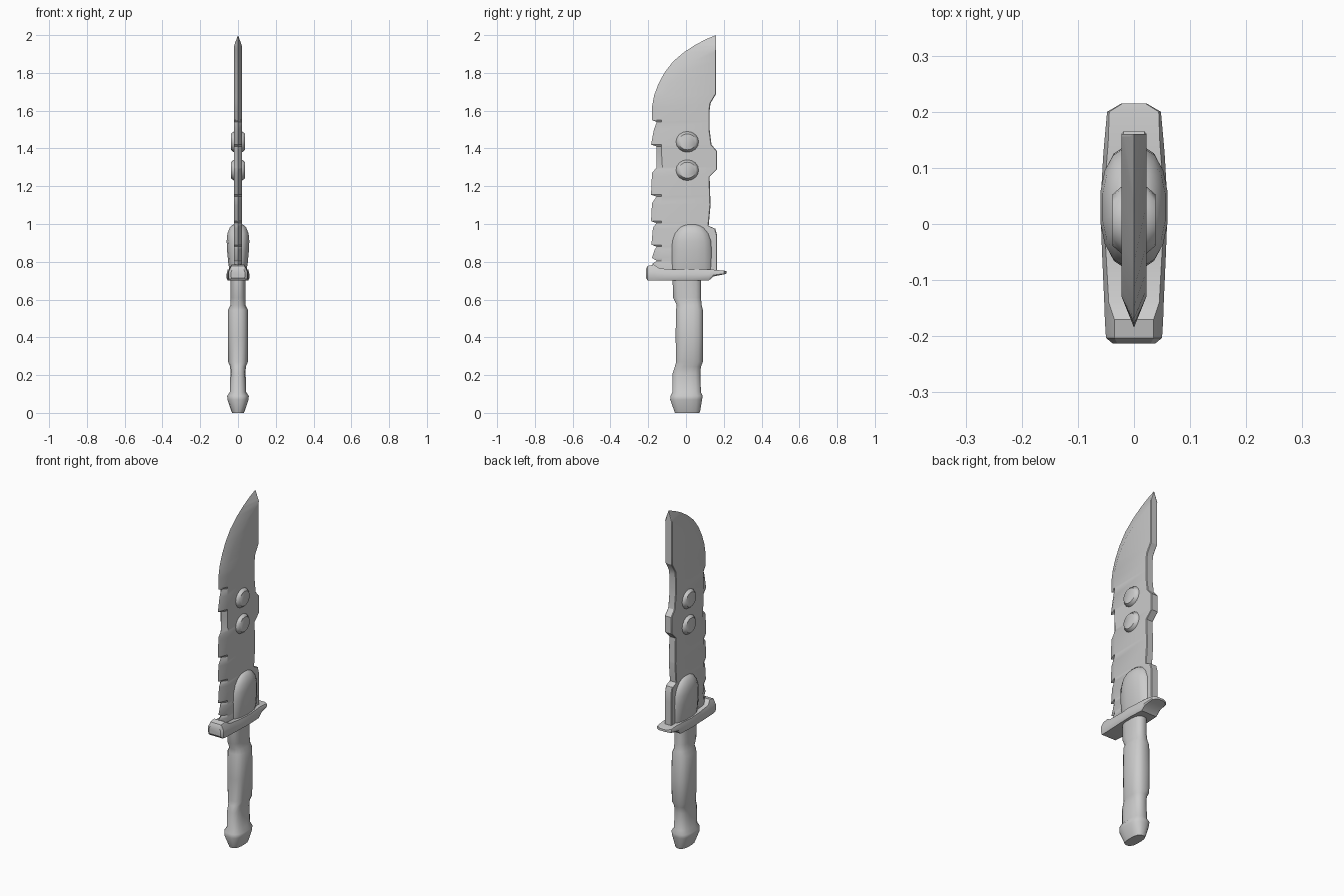
import bpy, bmesh, math


def make_object(name, rings, angle=35):
    """Skin a list of equal-length point rings and cap both ends."""
    bm = bmesh.new()
    vs = [[bm.verts.new(p) for p in r] for r in rings]
    n = len(rings[0])
    for a, b in zip(vs, vs[1:]):
        for i in range(n):
            j = (i + 1) % n
            bm.faces.new((a[i], a[j], b[j], b[i]))
    bm.faces.new(vs[0][::-1])
    bm.faces.new(vs[-1])
    bmesh.ops.remove_doubles(bm, verts=bm.verts, dist=0.0004)
    bmesh.ops.recalc_face_normals(bm, faces=bm.faces)
    me = bpy.data.meshes.new(name)
    bm.to_mesh(me)
    bm.free()
    ob = bpy.data.objects.new(name, me)
    bpy.context.collection.objects.link(ob)
    bpy.ops.object.select_all(action='DESELECT')
    ob.select_set(True)
    bpy.context.view_layer.objects.active = ob
    bpy.ops.object.shade_smooth_by_angle(angle=math.radians(angle))
    return ob


def interp(table, z):
    if z <= table[0][0]:
        return table[0][1]
    for (z0, y0), (z1, y1) in zip(table, table[1:]):
        if z <= z1:
            return y0 + (y1 - y0) * (z - z0) / (z1 - z0)
    return table[-1][1]


def oval(hx, y0, y1, z, n=16, power=0.75):
    """Squarish oval ring lying flat at height z."""
    cy, hy, pts = (y0 + y1) / 2, (y1 - y0) / 2, []
    for i in range(n):
        a = 2 * math.pi * (i + 0.5) / n
        c, s = math.cos(a), math.sin(a)
        pts.append((hx * math.copysign(abs(c) ** power, c),
                    cy + hy * math.copysign(abs(s) ** power, s), z))
    return pts


# Blade outlines as (z, y): serrated cutting edge and stepped spine
edge = [(0.74, -0.165), (0.79, -0.178), (0.805, -0.155), (0.82, -0.18),
        (0.865, -0.165), (0.88, -0.155), (0.89, -0.183), (0.98, -0.175),
        (1.005, -0.157), (1.015, -0.185), (1.11, -0.18), (1.145, -0.157),
        (1.155, -0.185), (1.27, -0.18), (1.3, -0.155), (1.41, -0.155),
        (1.42, -0.185), (1.5, -0.17), (1.54, -0.155), (1.55, -0.18),
        (1.62, -0.18), (1.68, -0.169), (1.74, -0.147), (1.8, -0.115),
        (1.86, -0.069), (1.91, -0.01), (1.95, 0.052), (1.98, 0.11), (2.0, 0.16)]
spine = [(0.74, 0.165), (0.94, 0.165), (0.975, 0.155), (0.99, 0.12),
         (1.1, 0.13), (1.25, 0.125), (1.29, 0.165), (1.385, 0.165),
         (1.42, 0.135), (1.5, 0.125), (1.6, 0.125), (1.64, 0.13),
         (1.69, 0.16), (2.0, 0.16)]
rings = []
for z in sorted({p[0] for p in edge + spine} | {1.94, 1.965}):
    e, s = interp(edge, z), interp(spine, z)
    b = min(s, max(-0.13, interp(edge, z + 0.06) + 0.03))
    t = 0.022 * min(1, (2.0 - z) / 0.06)
    rings.append([(0, e, z), (t, b, z), (t, s - 0.004 * (t > 0), z),
                  (t * 0.85, s, z), (-t * 0.85, s, z),
                  (-t, s - 0.004 * (t > 0), z), (-t, b, z)])
make_object("blade", rings, 30)

# Round studs passing through both faces of the blade
for k, zc in enumerate((1.285, 1.435)):
    rings = []
    for x, r in ((-0.038, 0.046), (-0.022, 0.06), (0.022, 0.06), (0.038, 0.046)):
        rings.append([(x, 0.007 + r * math.cos(math.pi * i / 8),
                       zc + 0.92 * r * math.sin(math.pi * i / 8)) for i in range(16)])
    make_object(f"blade_stud_{k + 1}", rings, 50)

# Rounded collar around the blade base
make_object("blade_collar", [oval(hx, 0.03 - hy, 0.03 + hy, z, 16, 0.85) for z, hx, hy in (
    (0.74, 0.042, 0.11), (0.79, 0.052, 0.112), (0.86, 0.059, 0.112),
    (0.91, 0.061, 0.108), (0.95, 0.057, 0.094), (0.98, 0.045, 0.07),
    (0.995, 0.03, 0.045), (1.0, 0.015, 0.02))], 50)

# Cross guard: (y, half width, bottom z, top z, top half width)
guard = [(-0.213, 0.038, 0.715, 0.76, 0.03), (-0.203, 0.05, 0.702, 0.778, 0.035),
         (-0.17, 0.052, 0.70, 0.785, 0.035), (-0.14, 0.053, 0.70, 0.765, 0.045),
         (-0.05, 0.057, 0.70, 0.758, 0.05), (0.03, 0.06, 0.70, 0.758, 0.055),
         (0.12, 0.055, 0.70, 0.758, 0.048), (0.145, 0.053, 0.722, 0.758, 0.046),
         (0.2, 0.048, 0.733, 0.753, 0.044), (0.215, 0.022, 0.738, 0.75, 0.02)]
rings = []
for y, w, lo, hi, tw in guard:
    h = hi - lo
    rings.append([(-w * 0.9, y, lo), (w * 0.9, y, lo), (w, y, lo + h * 0.2),
                  (w, y, lo + h * 0.6), (tw, y, hi), (-tw, y, hi),
                  (-w, y, lo + h * 0.6), (-w, y, lo + h * 0.2)])
make_object("guard", rings, 35)

# Grip with swollen middle, and flared pommel: (z, half width, y min, y max)
make_object("handle", [oval(hx, y0, y1, z) for z, hx, y0, y1 in (
    (0.0, 0.032, -0.06, 0.072), (0.01, 0.036, -0.063, 0.076),
    (0.07, 0.057, -0.085, 0.086), (0.09, 0.058, -0.083, 0.09),
    (0.11, 0.044, -0.073, 0.08), (0.21, 0.041, -0.072, 0.077),
    (0.245, 0.042, -0.06, 0.08), (0.27, 0.053, -0.053, 0.09),
    (0.4, 0.054, -0.056, 0.092), (0.545, 0.053, -0.054, 0.09),
    (0.57, 0.041, -0.05, 0.084), (0.61, 0.039, -0.07, 0.08),
    (0.72, 0.039, -0.072, 0.08))], 40)
